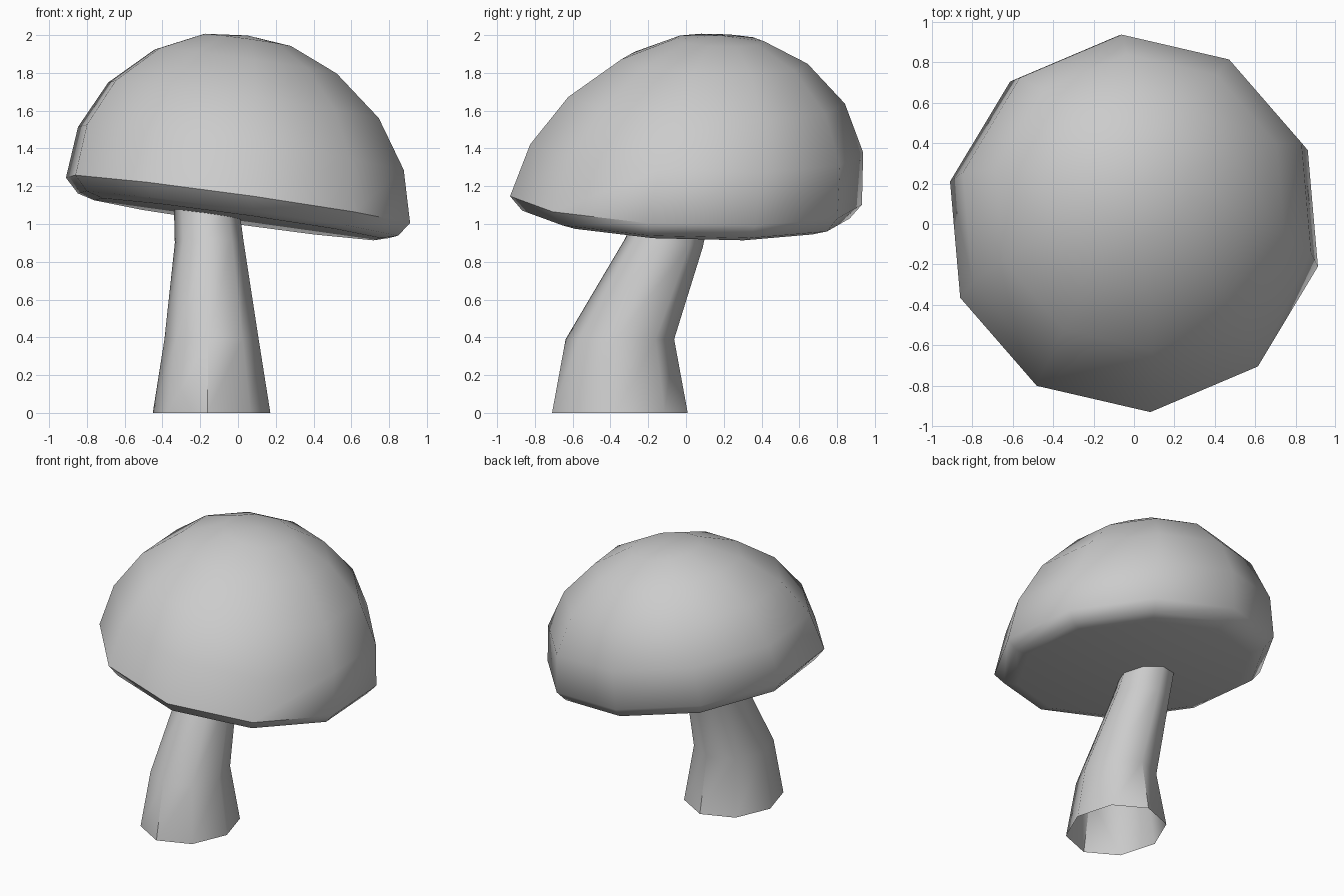
import bpy, bmesh, math

if "Cube" in bpy.data.objects:
    bpy.data.objects.remove(bpy.data.objects["Cube"])


def loft(name, rings, sides, offset, close_start, close_end):
    """Each ring: centre x, y, z, radius x, radius y, slope along x, slope along y."""
    bm = bmesh.new()
    loops = []
    for cx, cy, cz, rx, ry, sx, sy in rings:
        loop = []
        for i in range(sides):
            a = math.radians(offset) + math.tau * i / sides
            dx, dy = rx * math.cos(a), ry * math.sin(a)
            loop.append(bm.verts.new((cx + dx, cy + dy, cz + sx * dx + sy * dy)))
        loops.append(loop)
    for low, high in zip(loops, loops[1:]):
        for i in range(sides):
            j = (i + 1) % sides
            bm.faces.new((low[i], low[j], high[j], high[i]))
    if close_start:
        bm.faces.new(loops[0][::-1])
    if close_end:
        pole = bm.verts.new(close_end)
        for i in range(sides):
            bm.faces.new((loops[-1][i], loops[-1][(i + 1) % sides], pole))
    mesh = bpy.data.meshes.new(name)
    bm.to_mesh(mesh)
    bm.free()
    obj = bpy.data.objects.new(name, mesh)
    bpy.context.collection.objects.link(obj)
    mesh.polygons.foreach_set("use_smooth", [True] * len(mesh.polygons))
    mesh.set_sharp_from_angle(angle=math.radians(50))
    return obj


# Cap: tilted ten-sided dome that leans back, with a rounded lip and flat underside
profile = [(-0.10, 0.78), (-0.075, 0.87), (0, 0.935), (0.275, 0.885),
           (0.53, 0.735), (0.735, 0.495), (0.848, 0.24)]
cap_rings = []
for h, r in profile:
    lean = max(h, 0)
    cap_rings.append((0.055 * lean, 0.205 * lean, 1.125 + h, r, r, -0.14, -0.036))
loft("mushroom_cap", cap_rings, 10, -13, True, (0.05, 0.18, 1.998))

# Stem: bent, tapering eight-sided tube, open at the base
stem_rings = [
    (-0.14, -0.35, 0.00, 0.312, 0.36, 0, 0),
    (-0.14, -0.35, 0.39, 0.25, 0.288, 0, 0),
    (-0.152, -0.117, 0.90, 0.183, 0.207, 0, -0.1),
    (-0.165, -0.06, 1.08, 0.175, 0.19, -0.14, -0.036),
]
loft("mushroom_stem", stem_rings, 8, -4, False, None)
